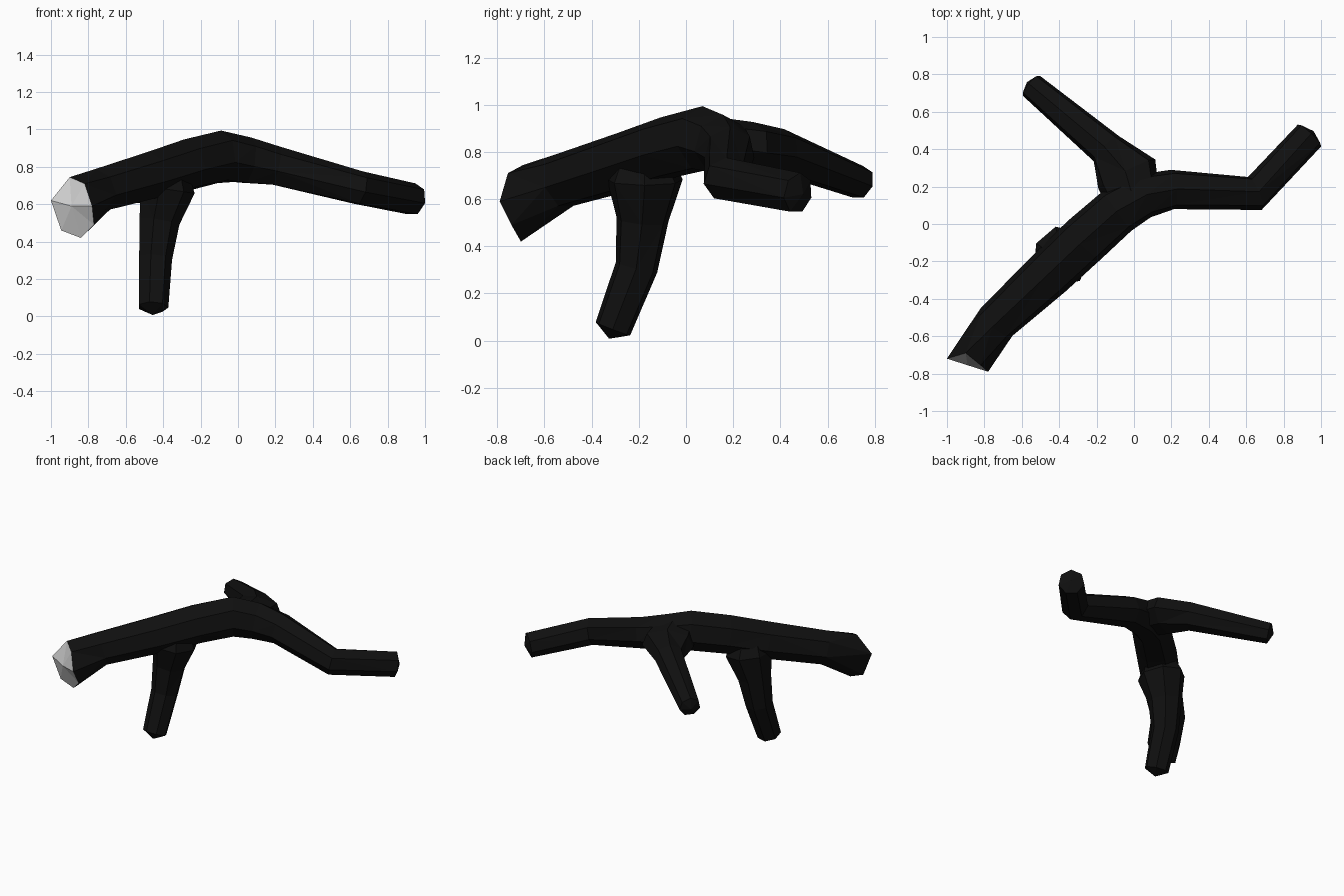
import bpy, bmesh, math
from mathutils import Vector

if "Cube" in bpy.data.objects:
    bpy.data.objects.remove(bpy.data.objects["Cube"])

SIDES = 7


def material(name, v):
    m = bpy.data.materials.new(name)
    m.diffuse_color = (v, v, v, 1)
    m.use_nodes = True
    m.node_tree.nodes["Principled BSDF"].inputs["Base Color"].default_value = m.diffuse_color
    return m


bark = material("bark", 0.005)
wood = material("cut_wood", 0.8)


def limb(name, path, ref=(0, 0, 1), rim=None, tip=0.03):
    """Faceted tube along path of (x, y, z, half width, half height)."""
    bm = bmesh.new()
    pts = [Vector(p[:3]) for p in path]
    rings = []
    for i, p in enumerate(path):
        a, b = pts[max(i - 1, 0)], pts[min(i + 1, len(pts) - 1)]
        if 0 < i < len(pts) - 1:
            t = ((pts[i] - a).normalized() + (b - pts[i]).normalized()).normalized()
        else:
            t = (b - a).normalized()
        side = t.cross(Vector(ref)).normalized()
        up = side.cross(t)
        if i == 0 and rim:
            ring = [bm.verts.new(q) for q in rim]
        else:
            ring = []
            for k in range(SIDES):
                ang = 2 * math.pi * k / SIDES
                ring.append(bm.verts.new(pts[i] + side * math.sin(ang) * p[3] * 1.03
                                         + up * math.cos(ang) * p[4] * 1.03))
        rings.append(ring)
    for r, s in zip(rings, rings[1:]):
        for k in range(SIDES):
            j = (k + 1) % SIDES
            bm.faces.new((r[k], r[j], s[j], s[k]))
    # fan caps at both ends
    start = bm.verts.new(pts[0])
    end = bm.verts.new(pts[-1] + (pts[-1] - pts[-2]).normalized() * tip)
    for k in range(SIDES):
        j = (k + 1) % SIDES
        f = bm.faces.new((start, rings[0][j], rings[0][k]))
        f.material_index = 1 if rim else 0
        bm.faces.new((end, rings[-1][k], rings[-1][j]))
    bmesh.ops.triangulate(bm, faces=[f for f in bm.faces if len(f.verts) > 3])
    bmesh.ops.recalc_face_normals(bm, faces=bm.faces)
    me = bpy.data.meshes.new(name)
    bm.to_mesh(me)
    bm.free()
    me.materials.append(bark)
    me.materials.append(wood)
    ob = bpy.data.objects.new(name, me)
    bpy.context.collection.objects.link(ob)
    return ob


# sawn end outline, clockwise from the top
sawn_rim = [(-.9, -.69, .745), (-.82, -.755, .71), (-.78, -.79, .59), (-.77, -.74, .49),
            (-.84, -.70, .42), (-.945, -.70, .46), (-1, -.72, .62)]

# main limb running on into the right-hand branch
trunk = limb("branch", [(-.89, -.755, .59, .12, .15), (-.74, -.53, .675, .112, .115),
                        (-.46, -.27, .755, .13, .125), (-.27, -.09, .815, .135, .13),
                        (-.09, .07, .855, .13, .135), (.05, .15, .83, .12, .125),
                        (.21, .185, .80, .105, .105), (.65, .165, .685, .095, .09),
                        (.94, .475, .625, .085, .085)], rim=sawn_rim)

# rear fork with a wide crotch
rear = limb("rear_fork", [(.0, .12, .845, .14, .10), (-.04, .27, .82, .17, .105),
                          (-.15, .405, .80, .095, .095), (-.55, .74, .67, .07, .07)])

# hanging stub with a flared root
stub = limb("lower_stub", [(-.38, -.18, .78, .11, .11), (-.385, -.175, .68, .16, .15),
                           (-.425, -.185, .51, .11, .11), (-.445, -.21, .31, .09, .09),
                           (-.455, -.31, .05, .078, .08)], ref=(1, 0, 0), tip=.045)

# fuse the limbs into one surface
bpy.context.view_layer.objects.active = trunk
for part in (rear, stub):
    mod = trunk.modifiers.new("fuse", "BOOLEAN")
    mod.operation = "UNION"
    mod.solver = "EXACT"
    mod.object = part
    bpy.ops.object.modifier_apply(modifier=mod.name)
    bpy.data.objects.remove(part)
